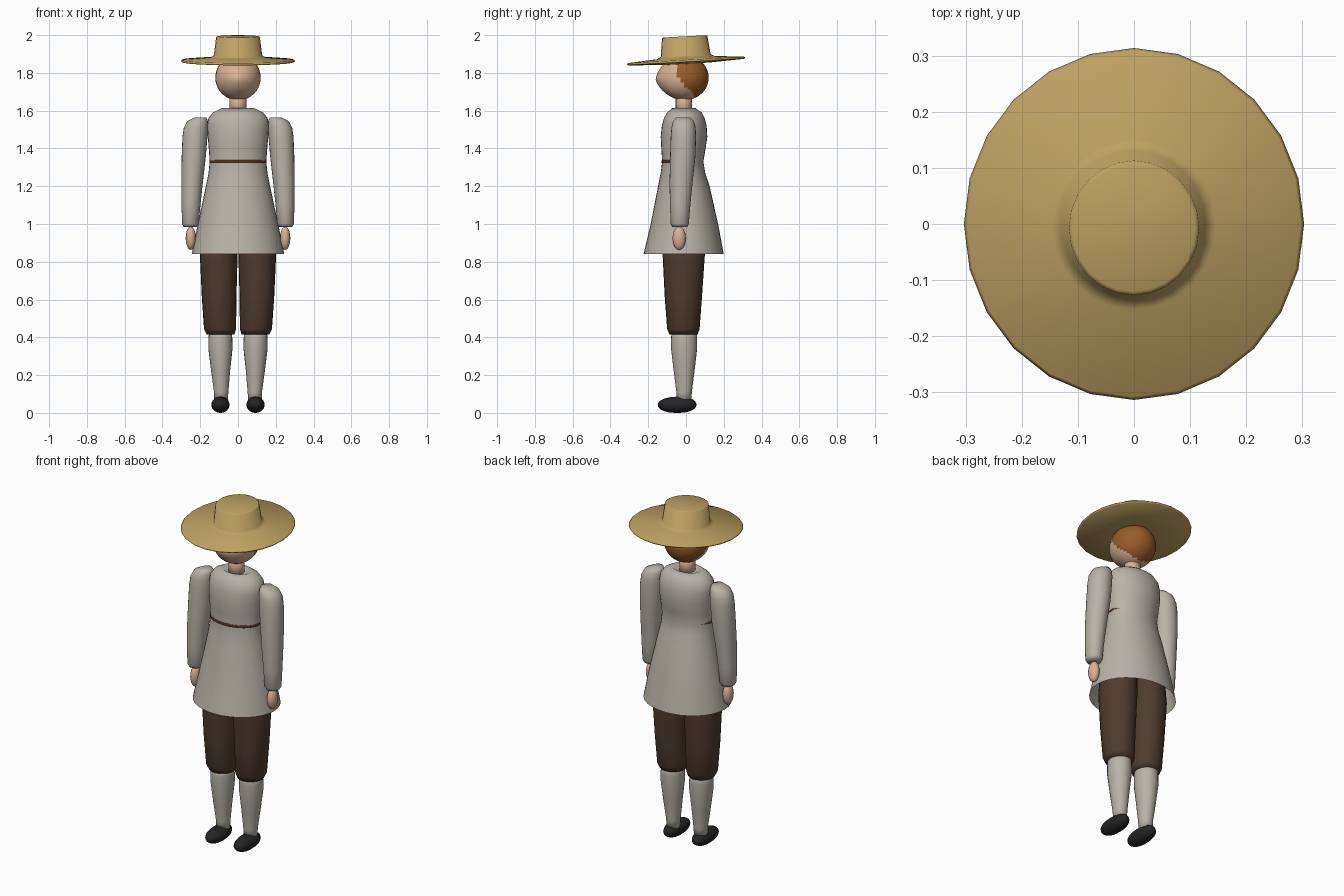
import bpy, bmesh, math
from mathutils import Matrix, Vector

if "Cube" in bpy.data.objects:
    bpy.data.objects.remove(bpy.data.objects["Cube"], do_unlink=True)


def material(name, rgb):
    lin = [(c / 255 / 12.92) if c < 11 else ((c / 255 + 0.055) / 1.055) ** 2.4 for c in rgb]
    m = bpy.data.materials.new(name)
    m.use_nodes = True
    m.diffuse_color = (*lin, 1)
    m.node_tree.nodes["Principled BSDF"].inputs["Base Color"].default_value = (*lin, 1)
    return m


LINEN = material("grey linen", (184, 179, 167))
BROWN = material("dark brown wool", (79, 59, 45))
LEATHER = material("belt leather", (84, 52, 34))
BLACK = material("black shoe leather", (36, 36, 38))
SKIN = material("skin", (218, 178, 150))
HAIR = material("auburn hair", (152, 92, 40))
STRAW = material("straw", (190, 161, 98))


def finish(name, bm, *mats):
    bmesh.ops.recalc_face_normals(bm, faces=bm.faces)
    for f in bm.faces:
        f.smooth = True
    mesh = bpy.data.meshes.new(name)
    bm.to_mesh(mesh)
    bm.free()
    for m in mats:
        mesh.materials.append(m)
    obj = bpy.data.objects.new(name, mesh)
    bpy.context.scene.collection.objects.link(obj)
    return obj


def loft(name, rings, mat, n=24, caps=(True, True)):
    """Skin elliptical rings given as (z, centre x, centre y, radius x, radius y)."""
    bm = bmesh.new()
    loops = []
    for z, cx, cy, rx, ry in rings:
        loops.append([bm.verts.new((cx + rx * math.cos(a), cy + ry * math.sin(a), z))
                      for a in (2 * math.pi * i / n for i in range(n))])
    for lo, hi in zip(loops, loops[1:]):
        for i in range(n):
            j = (i + 1) % n
            bm.faces.new((lo[i], lo[j], hi[j], hi[i]))
    for wanted, ring in zip(caps, (loops[0], loops[-1])):
        if wanted:
            bm.faces.new(ring)
    return finish(name, bm, mat)


def ball(centre, radii, segments, rings):
    bm = bmesh.new()
    bmesh.ops.create_uvsphere(bm, u_segments=segments, v_segments=rings, radius=1,
                              matrix=Matrix.LocRotScale(Vector(centre), None, Vector(radii)))
    return bm


# Tunic: (z, half width, front y, back y)
tunic = [(0.84, .245, -.225, .20), (1.0, .213, -.187, .17), (1.2, .170, -.148, .125),
         (1.27, .156, -.134, .102), (1.33, .150, -.126, .092), (1.39, .154, -.130, .102),
         (1.46, .160, -.134, .113), (1.52, .163, -.128, .109), (1.56, .157, -.117, .099),
         (1.59, .133, -.100, .083), (1.613, .088, -.073, .052), (1.60, .055, -.06, .04)]
loft("tunic", [(z, 0, (f + b) / 2, w, (b - f) / 2) for z, w, f, b in tunic],
     LINEN, 32, (False, True))

# Thin belt sunk into the waist
loft("belt", [(1.322, 0, -.0185, .147, .108), (1.323, 0, -.0185, .151, .110),
              (1.337, 0, -.0185, .151, .110), (1.338, 0, -.0185, .147, .108)], LEATHER, 32)

# Limbs, once per side
for side, s in (("left", 1), ("right", -1)):
    sleeve = [(0.985, .252, -.033, .036, .040), (1.0, .252, -.033, .044, .048),
              (1.1, .249, -.031, .050, .054), (1.22, .243, -.026, .057, .061),
              (1.36, .234, -.017, .064, .067), (1.46, .228, -.014, .066, .067),
              (1.51, .223, -.013, .064, .064), (1.545, .214, -.013, .054, .055),
              (1.565, .198, -.014, .030, .036)]
    breeches = [(0.415, .092, -.013, .073, .074), (0.445, .095, -.014, .085, .086),
                (0.62, .100, -.014, .092, .099), (0.84, .102, -.012, .100, .112),
                (1.05, .090, -.012, .092, .105)]
    stocking = [(0.06, .090, -.010, .036, .038), (0.11, .089, -.010, .038, .041),
                (0.22, .092, -.010, .050, .055), (0.34, .093, -.010, .064, .069),
                (0.39, .093, -.010, .063, .069), (0.45, .093, -.010, .060, .066)]
    for part, rings, mat in (("sleeve", sleeve, LINEN), ("breeches_leg", breeches, BROWN),
                             ("stocking", stocking, LINEN)):
        loft(f"{side}_{part}", [(z, s * x, y, rx, ry) for z, x, y, rx, ry in rings], mat)
    finish(f"{side}_hand", ball((s * .25, -.036, .925), (.027, .035, .062), 16, 12), SKIN)

    # Shoe: blunt ellipsoid, a little lower at the toe
    shoe = ball((0, 0, 0), (1, 1, 1), 20, 14)
    for v in shoe.verts:
        y = math.copysign(abs(v.co.y) ** 0.85, v.co.y)
        z = .043 + .043 * v.co.z * (1 + .06 * y * (v.co.z > 0))
        v.co = (s * .093 + .048 * v.co.x, -.047 + .103 * y, z)
    finish(f"{side}_shoe", shoe, BLACK)

# Neck
loft("neck", [(1.57, 0, -.012, .044, .043), (1.70, 0, -.012, .044, .043)], SKIN, 16)

# Head with a ridged face; hair covers the back down to a slanting edge
head = ball((0, -.01, 1.775), (.120, .130, .120), 40, 28)
for v in head.verts:
    if v.co.y < 0:
        v.co.y -= .022 * max(0, 1 - abs(v.co.x) / .1) * max(0, 1 - abs(v.co.z - 1.765) / .09)
for f in head.faces:
    c = f.calc_center_median()
    f.material_index = int(c.y > -.045 + .91 * max(0, 1.775 - c.z))
finish("head_and_hair", head, SKIN, HAIR)

# Straw hat, tipped slightly forward: (height, radius) from inside to crown top
hat = [(-.015, .120), (-.006, .305), (.000, .311), (.006, .305), (.018, .150),
       (.030, .131), (.127, .119), (.1305, .112)]
hat_obj = loft("straw_hat", [(z, 0, 0, r * .975, r * 1.01) for z, r in hat], STRAW, 24)
hat_obj.data.transform(Matrix.Translation((0, 0, 1.863)) @ Matrix.Rotation(math.radians(3.2), 4, "X"))
